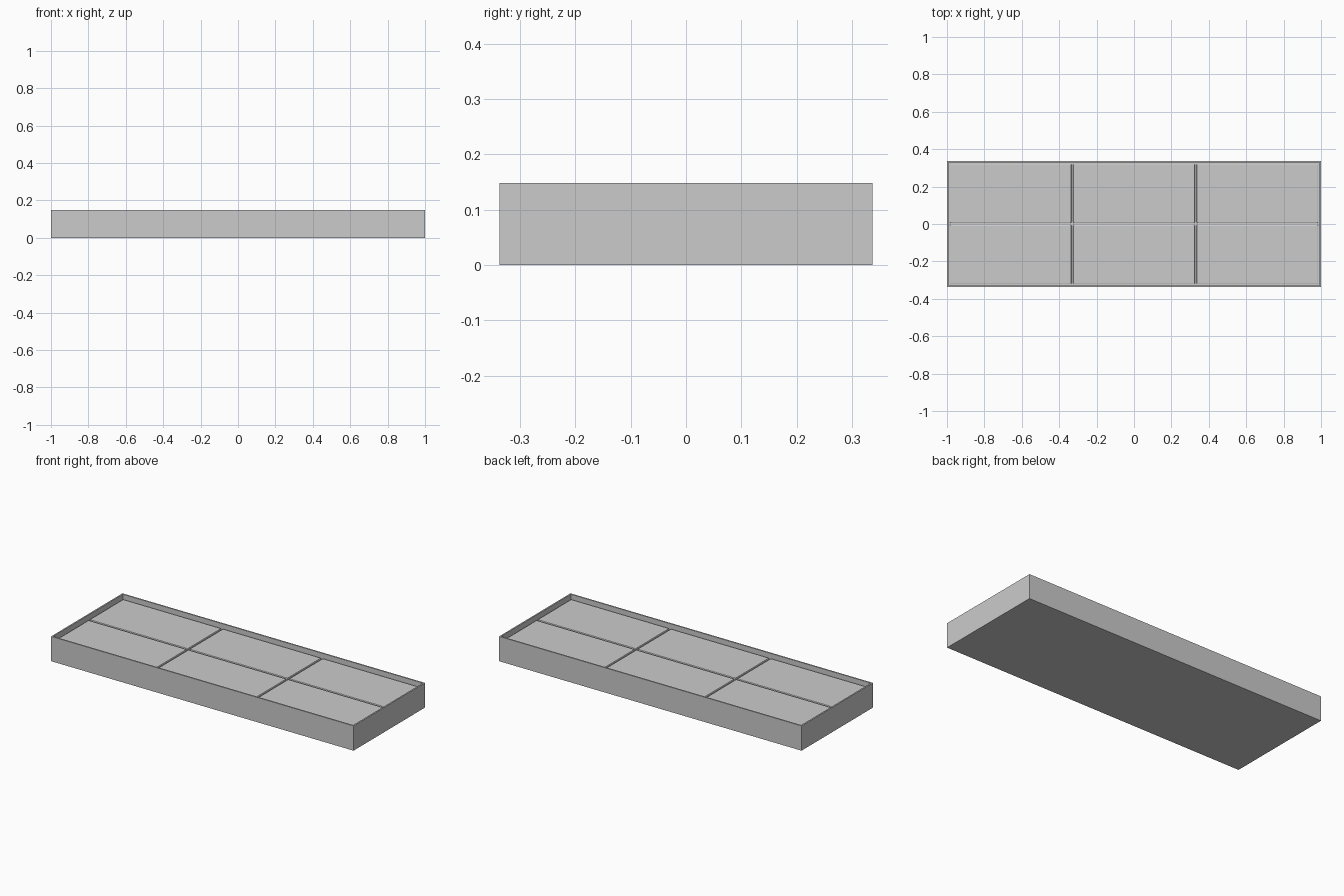
import bpy
import bmesh

LENGTH, WIDTH, HEIGHT = 2.0, 0.674, 0.148
WALL, RECESS, GROOVE = 0.012, 0.025, 0.01
TILE_X, TILE_Y = 0.65, 0.317

cube = bpy.data.objects.get("Cube")
if cube:
    bpy.data.objects.remove(cube, do_unlink=True)

grey = bpy.data.materials.new("plain grey")
grey.use_nodes = True
grey.diffuse_color = (0.6, 0.6, 0.6, 1)
grey.node_tree.nodes["Principled BSDF"].inputs["Base Color"].default_value = (0.6, 0.6, 0.6, 1)


def box(bm, size, centre):
    verts = bmesh.ops.create_cube(bm, size=1)["verts"]
    bmesh.ops.scale(bm, vec=size, verts=verts)
    bmesh.ops.translate(bm, vec=centre, verts=verts)


def finish(bm, name):
    mesh = bpy.data.meshes.new(name)
    bm.to_mesh(mesh)
    bm.free()
    mesh.materials.append(grey)
    obj = bpy.data.objects.new(name, mesh)
    bpy.context.collection.objects.link(obj)
    return obj


# Shallow tray: a box whose top is inset for the rim and pushed down
bm = bmesh.new()
box(bm, (LENGTH, WIDTH, HEIGHT), (0, 0, HEIGHT / 2))
top = max(bm.faces, key=lambda f: f.calc_center_median().z)
bmesh.ops.inset_region(bm, faces=[top], thickness=WALL)
floor = bmesh.ops.extrude_discrete_faces(bm, faces=[top])["faces"][0]
bmesh.ops.translate(bm, vec=(0, 0, -RECESS - GROOVE), verts=floor.verts)
finish(bm, "tray")

# Six panels with softened edges, separated by narrow grooves
panel_top = HEIGHT - RECESS
panel_height = GROOVE + 0.01
for row, y in (("front", -1), ("back", 1)):
    for column, x in (("right", -1), ("middle", 0), ("left", 1)):
        bm = bmesh.new()
        box(bm, (TILE_X, TILE_Y, panel_height),
            (x * (TILE_X + GROOVE), y * (TILE_Y + GROOVE) / 2,
             panel_top - panel_height / 2))
        panel = finish(bm, f"{row}_{column}_panel")
        bevel = panel.modifiers.new("soft edges", "BEVEL")
        bevel.width = 0.005
        bevel.segments = 2
